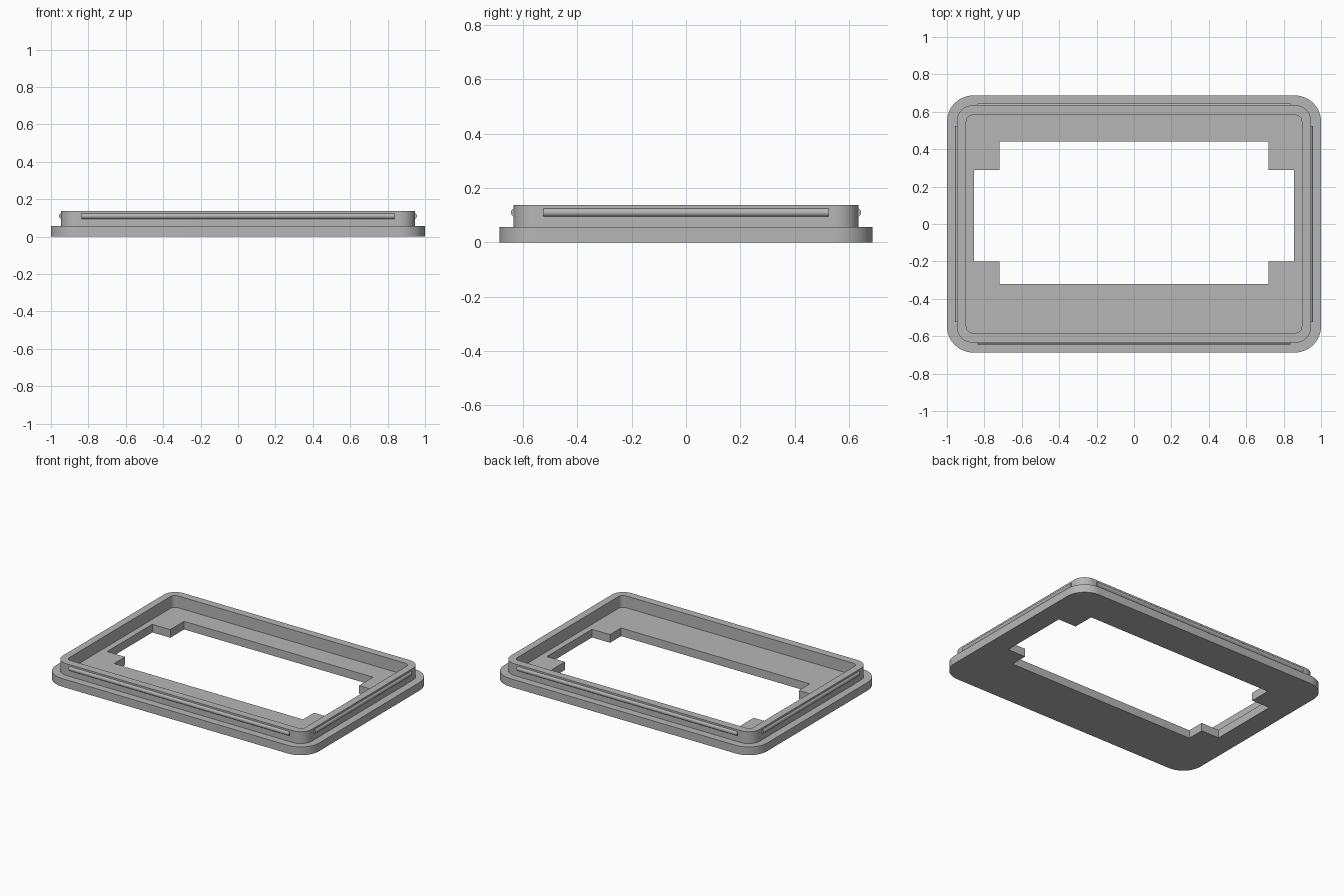
import bpy, bmesh, math
from mathutils import Matrix, Vector

cube = bpy.data.objects.get("Cube")
if cube:
    bpy.data.objects.remove(cube, do_unlink=True)

grey = bpy.data.materials.new("mid grey")
grey.use_nodes = True
colour = (0.47, 0.47, 0.47, 1)
grey.diffuse_color = colour
grey.node_tree.nodes["Principled BSDF"].inputs["Base Color"].default_value = colour


def rounded_rect(hx, hy, r, steps=12):
    """Outline of a rectangle with rounded corners, anticlockwise."""
    pts = []
    for i, (sx, sy) in enumerate([(1, 1), (-1, 1), (-1, -1), (1, -1)]):
        for k in range(steps + 1):
            a = math.pi / 2 * (i + k / steps)
            pts.append((sx * (hx - r) + r * math.cos(a), sy * (hy - r) + r * math.sin(a)))
    return pts


def finish(name, bm):
    bmesh.ops.recalc_face_normals(bm, faces=bm.faces[:])
    mesh = bpy.data.meshes.new(name)
    bm.to_mesh(mesh)
    bm.free()
    mesh.materials.append(grey)
    obj = bpy.data.objects.new(name, mesh)
    bpy.context.collection.objects.link(obj)
    bpy.ops.object.select_all(action='DESELECT')
    obj.select_set(True)
    bpy.context.view_layer.objects.active = obj
    bpy.ops.object.shade_smooth_by_angle(angle=math.radians(30))
    return obj


def frame(name, outer, hole, z0, z1):
    """Flat ring between two outlines, extruded from z0 to z1."""
    bm = bmesh.new()
    edges = []
    for loop in (outer, hole):
        vs = [bm.verts.new((x, y, z0)) for x, y in loop]
        edges += [bm.edges.new((vs[i - 1], vs[i])) for i in range(len(vs))]
    bmesh.ops.triangle_fill(bm, edges=edges, use_beauty=True, normal=(0, 0, 1))
    ext = bmesh.ops.extrude_face_region(bm, geom=bm.faces[:], use_keep_orig=True)
    top = [g for g in ext["geom"] if isinstance(g, bmesh.types.BMVert)]
    bmesh.ops.translate(bm, verts=top, vec=(0, 0, z1 - z0))
    return finish(name, bm)


def ridge(name, centre, length, axis):
    """Round snap ridge half sunk into the rim wall."""
    bm = bmesh.new()
    bmesh.ops.create_cone(bm, cap_ends=True, segments=24, radius1=RIDGE_R, radius2=RIDGE_R, depth=length)
    turn = Vector((0, 0, 1)).rotation_difference(Vector(axis)).to_matrix().to_4x4()
    bmesh.ops.transform(bm, matrix=Matrix.Translation(centre) @ turn, verts=bm.verts[:])
    return finish(name, bm)


BASE_Z, TOP_Z = 0.056, 0.137
RIM_X, RIM_Y = 0.947, 0.635
RIDGE_R, RIDGE_Z, SINK = 0.016, 0.11, 0.006

# Base plate with a window that is notched at the four corners
wide, narrow = 0.855, 0.718
top, upper, lower, bottom = 0.44, 0.29, -0.20, -0.32
right_half = [(narrow, bottom), (narrow, lower), (wide, lower),
              (wide, upper), (narrow, upper), (narrow, top)]
window = right_half + [(-x, y) for x, y in reversed(right_half)]
frame("base_plate", rounded_rect(1, 0.687, 0.14), window, 0, BASE_Z)

# Raised rim wall
frame("rim_wall", rounded_rect(RIM_X, RIM_Y, 0.085),
      rounded_rect(0.897, 0.582, 0.033), BASE_Z, TOP_Z)

# Snap ridges on all four sides
for side, s in (("front", -1), ("back", 1)):
    ridge(side + "_ridge", (0, s * (RIM_Y - SINK), RIDGE_Z), 1.675, (1, 0, 0))
for side, s in (("right", -1), ("left", 1)):
    ridge(side + "_ridge", (s * (RIM_X - SINK), 0, RIDGE_Z), 1.05, (0, 1, 0))
